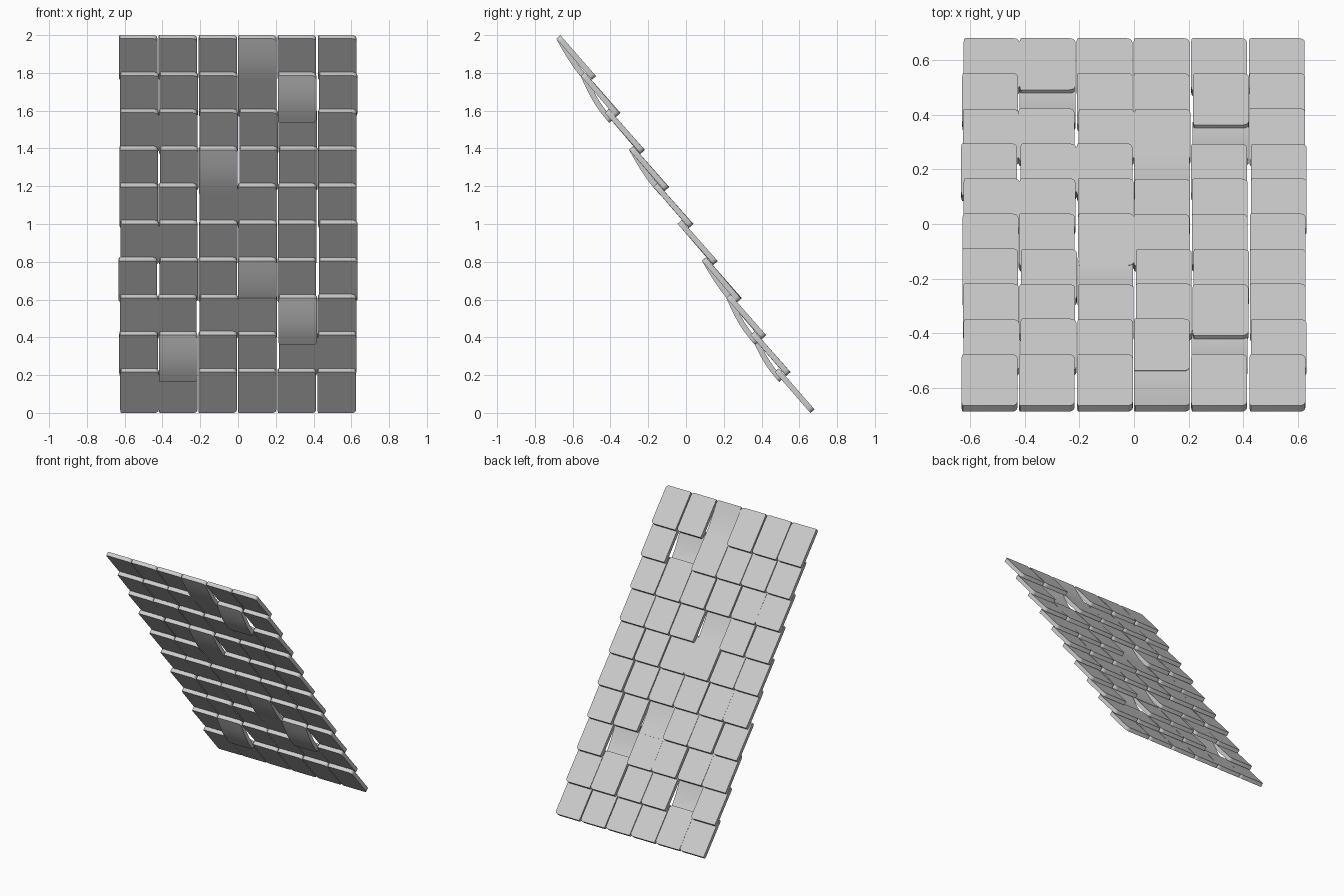
import bpy, bmesh, math, random

if "Cube" in bpy.data.objects:
    bpy.data.objects.remove(bpy.data.objects["Cube"])

random.seed(4)
COLS, ROWS = 6, 10
LENGTH, WIDTH, THICK = 0.288, 0.204, 0.029
PITCH = math.radians(49)

# warped shingles: (column, row) -> how far they sag through the course below
WARPED = {(3, 0): 0.034, (4, 1): 0.046, (2, 3): 0.034,
          (3, 6): 0.030, (4, 7): 0.046, (1, 8): 0.046}


def stations(radius=0.022, steps=4):
    """Distances along the shingle with the inset of its rounded corners."""
    ends = []
    for i in range(steps + 1):
        a = math.pi / 2 * i / steps
        ends.append((radius * (1 - math.cos(a)), radius * (1 - math.sin(a))))
    middle = [(radius + (LENGTH - 2 * radius) * i / 8, 0) for i in range(1, 8)]
    return ends + middle + [(LENGTH - s, inset) for s, inset in reversed(ends)]


def shingle(name, x, y, z, pitch, sag):
    bm = bmesh.new()
    rings = []
    c, s_ = math.cos(pitch), math.sin(pitch)
    for s, inset in stations():
        u = s / LENGTH
        drop = -sag * math.sin(min(u * 1.15, 1) * math.pi / 2)
        ring = []
        for h, side in ((0, 0), (0, 1), (THICK, 1), (THICK, 0)):
            n = h + drop
            px = WIDTH / 2 - inset if side else -WIDTH / 2 + inset * 0.25
            ring.append(bm.verts.new((x + px, y + s * c + n * s_,
                                      z - s * s_ + n * c)))
        rings.append(ring)
    for a, b in zip(rings, rings[1:]):
        for i in range(4):
            j = (i + 1) % 4
            bm.faces.new((a[i], a[j], b[j], b[i]))
    bm.faces.new(rings[0])
    bm.faces.new(rings[-1])
    bmesh.ops.recalc_face_normals(bm, faces=bm.faces)
    mesh = bpy.data.meshes.new(name)
    bm.to_mesh(mesh)
    bm.free()
    obj = bpy.data.objects.new(name, mesh)
    bpy.context.collection.objects.link(obj)
    obj.select_set(True)
    bpy.context.view_layer.objects.active = obj


# overlapping courses, from the ridge down to the eave
for row in range(ROWS):
    for col in range(COLS):
        x = (col - 2.5) * 0.2105 + random.uniform(-0.005, 0.005)
        edge = row in (0, ROWS - 1)
        tilt = 0 if edge else math.radians(random.uniform(-0.5, 0.7))
        shingle(f"shingle_{row + 1}_{col + 1}", x,
                -0.687 + row * 0.1285, 1.981 - row * 0.196,
                PITCH + tilt, WARPED.get((col, row), 0))

bpy.ops.object.shade_smooth_by_angle(angle=math.radians(30))
